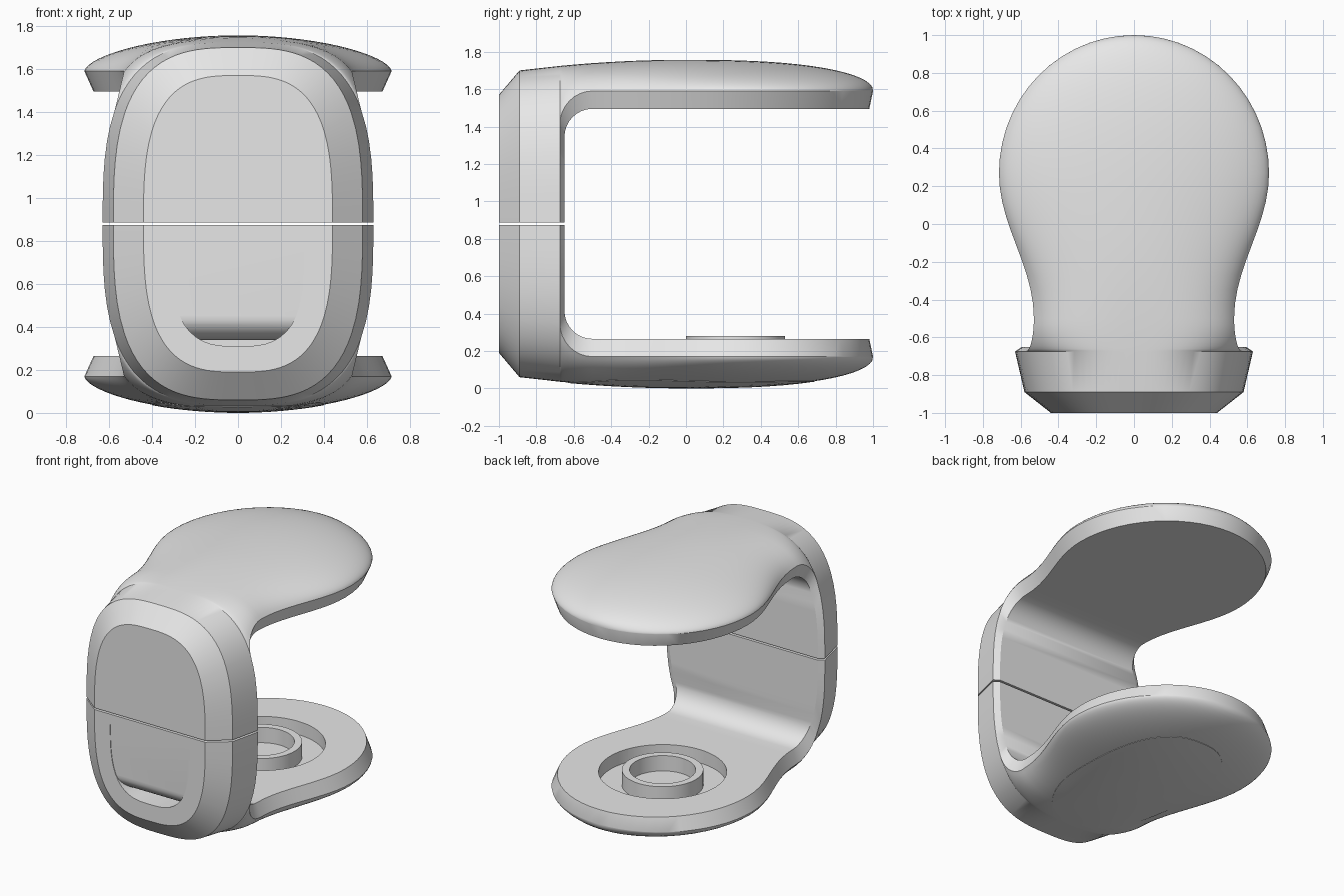
import bpy, bmesh
from math import pi, sin, cos, atan2, asin, radians, sqrt
from mathutils import Vector
from mathutils.bvhtree import BVHTree

if "Cube" in bpy.data.objects:
    bpy.data.objects.remove(bpy.data.objects["Cube"])

MID, GAP = 0.88, 0.006           # split plane height and half gap
K, F, N = 7, 8, 36               # column, fillet and arch subdivisions
ROOT_Y, ROOT_A, ROOT_B, D0 = -0.675, 0.63, 0.845, 0.53

grey = bpy.data.materials.new("light_grey")
grey.diffuse_color = (0.8, 0.8, 0.8, 1)
grey.use_nodes = True
grey.node_tree.nodes["Principled BSDF"].inputs["Base Color"].default_value = grey.diffuse_color


def make_object(name, bm):
    bmesh.ops.remove_doubles(bm, verts=bm.verts, dist=1e-5)
    bmesh.ops.recalc_face_normals(bm, faces=bm.faces)
    me = bpy.data.meshes.new(name)
    bm.to_mesh(me)
    bm.free()
    ob = bpy.data.objects.new(name, me)
    me.materials.append(grey)
    bpy.context.collection.objects.link(ob)
    return ob


def activate(ob):
    bpy.ops.object.select_all(action='DESELECT')
    ob.select_set(True)
    bpy.context.view_layer.objects.active = ob


def boolean(ob, cutter, op):
    activate(ob)
    mod = ob.modifiers.new("cut", 'BOOLEAN')
    mod.operation, mod.object, mod.solver = op, cutter, 'EXACT'
    bpy.ops.object.modifier_apply(modifier=mod.name)
    bpy.data.objects.remove(cutter)


def smooth(ob):
    activate(ob)
    bpy.ops.object.shade_smooth_by_angle(angle=radians(28))


def prism(name, points, offset):
    """Closed outline extruded along an offset vector."""
    bm = bmesh.new()
    a = [bm.verts.new(p) for p in points]
    b = [bm.verts.new(Vector(p) + Vector(offset)) for p in points]
    bm.faces.new(a)
    bm.faces.new(b)
    for i in range(len(a)):
        j = (i + 1) % len(a)
        bm.faces.new((a[i], a[j], b[j], b[i]))
    return make_object(name, bm)


def rounded_x(d, a, b):
    return a * (1 - min(1, d / b) ** 3) ** (1 / 3)


def crown(y):
    """Distance of the arm's outer centre line from the split plane."""
    if y < 0:
        return 0.877 - 0.057 * (y / 0.89) ** 2
    return 0.715 + 0.162 * sqrt(max(0, 1 - y ** 2.5))


def ring(y, a, b):
    """Half of a rounded frame: right side, arch, left side."""
    ds = [GAP + (D0 - GAP) * j / K for j in range(K + 1)]
    side = [GAP + (d - GAP) * b / ROOT_B for d in ds]
    right = [(rounded_x(d, a, b), y, d) for d in side[:K]]
    t = side[K] / b
    p0 = atan2(t, (1 - t ** 3) ** (1 / 3))
    arch = []
    for k in range(N + 1):
        p = p0 + (pi - 2 * p0) * k / N
        r = (abs(cos(p)) ** 3 + sin(p) ** 3) ** (-1 / 3)
        arch.append((a * r * cos(p), y, b * r * sin(p)))
    return right + arch + [(-x, yy, d) for x, yy, d in reversed(right)]


def half_shell(name, s):
    bm = bmesh.new()

    def row(points):
        return [bm.verts.new((x, y, MID + s * d)) for x, y, d in points]

    def bridge(r, q):
        for i in range(len(r) - 1):
            bm.faces.new((r[i], r[i + 1], q[i + 1], q[i]))

    # front column: rear frame, chamfer frame, flat front
    root = ring(ROOT_Y, ROOT_A, crown(ROOT_Y))
    rows = [row(root), row(ring(-0.89, 0.58, 0.82)), row(ring(-1, 0.44, 0.69))]
    bridge(rows[0], rows[1])
    bridge(rows[1], rows[2])
    bm.faces.new(rows[2])

    # rim (half width, y, d) and inner lip stations past the column
    arch = root[K:K + N + 1]
    w0, d0 = arch[0][0], arch[0][2]
    rim, lip = [], []
    for i in range(1, F + 1):
        a = pi / 2 * i / F
        rim.append((w0 + (0.53 - w0) * sin(a), -0.5 - 0.175 * cos(a), d0 + (0.71 - d0) * sin(a)))
        lip.append((-0.5 - 0.15 * cos(a), 0.465 + 0.15 * sin(a)))
    for i in range(1, 11):
        y = -0.5 + 0.77 * i / 10
        rim.append((0.53 + 0.185 * (0.5 - 0.5 * cos(pi * i / 10)), y, 0.71))
    for i in range(1, 15):
        a = pi / 2 * i / 14
        rim.append((0.715 * cos(a), 0.27 + 0.73 * sin(a), 0.71))
    lip += [(y - 0.02 * (y + 0.5) / 1.5, 0.615) for w, y, d in rim[F:]]

    # domed arm
    prev = rows[0][K:K + N + 1]
    rim_r, rim_l = rows[0][:K + 1], list(reversed(rows[0][K + N:]))
    for w, y, d in rim:
        t = min(1, (y - ROOT_Y) / 0.9)
        t = t * t * (3 - 2 * t)
        h = max(0, crown(y) - d) if y < 0.9999 else 0
        pts = []
        for k in range(N + 1):
            u = arch[k][0] / w0
            f = (arch[k][2] - d0) / (crown(ROOT_Y) - d0)
            q = pi * k / N
            u += (cos(q) - u) * t
            f += (max(0, sin(q)) ** 1.2 - f) * t
            pts.append((u * w, y, d + f * h))
        cur = row(pts)
        bridge(prev, cur)
        prev = cur
        rim_r.append(cur[0])
        rim_l.append(cur[-1])

    # sloped rim band and inner sheet
    inner = [(-0.65, GAP + (0.465 - GAP) * j / K) for j in range(K + 1)] + lip
    lip_r = row([(v.co.x * 0.94, y, d) for v, (y, d) in zip(rim_r, inner)])
    lip_l = row([(v.co.x * 0.94, y, d) for v, (y, d) in zip(rim_l, inner)])
    bridge(rim_r, lip_r)
    bridge(lip_r, lip_l)
    bridge(lip_l, rim_l)
    # flat closing face at the split
    bm.faces.new([rows[0][0], rows[1][0], rows[2][0], rows[2][-1],
                  rows[1][-1], rows[0][-1], lip_l[0], lip_r[0]])
    bmesh.ops.dissolve_degenerate(bm, dist=1e-5, edges=bm.edges)
    return make_object(name, bm)


upper = half_shell("upper_shell", 1)
lower = half_shell("lower_shell", -1)

# foot pad following the domed underside
dep = bpy.context.evaluated_depsgraph_get()
tree = BVHTree.FromObject(lower, dep)
bm = bmesh.new()
loops = []
for j in range(1, 9):
    loop = []
    for i in range(48):
        a = 2 * pi * i / 48
        r = j / 8 / (abs(cos(a)) ** 2.4 + abs(sin(a)) ** 2.4) ** (1 / 2.4)
        x, y = 0.4 * r * cos(a), 0.03 + 0.66 * r * sin(a)
        hit = tree.ray_cast(Vector((x, y, -1)), Vector((0, 0, 1)))[0]
        loop.append(bm.verts.new((x, y, hit.z - 0.003)))
    loops.append(loop)
bm.faces.new(loops[0])
for p, q in zip(loops, loops[1:]):
    for i in range(48):
        bm.faces.new((p[i], p[(i + 1) % 48], q[(i + 1) % 48], q[i]))
edge = [bm.verts.new(v.co + Vector((0, 0, 0.006))) for v in loops[-1]]
for i in range(48):
    bm.faces.new((loops[-1][i], loops[-1][(i + 1) % 48], edge[(i + 1) % 48], edge[i]))
pad = make_object("foot_pad", bm)

# front pocket: rounded outline, back wall curling inwards at the bottom
outline = [(0.315, -1.1, 0.8)]
for i in range(1, 32):
    p = -pi * i / 32
    r = (abs(cos(p)) ** 3 + abs(sin(p)) ** 3) ** (-1 / 3)
    outline.append((0.315 * r * cos(p), -1.1, 0.8 + 0.49 * r * sin(p)))
outline.append((-0.315, -1.1, 0.8))
pocket = prism("pocket_cutter", outline, (0, 0.28, 0))
wall = [(-0.5, -1.2, 0.9), (-0.5, -0.996, 0.9)]
for i in range(11):
    a = pi / 2 * i / 10
    wall.append((-0.5, -0.856 - 0.14 * cos(a), 0.45 - 0.11 * sin(a)))
wall += [(-0.5, -0.7, 0.34), (-0.5, -0.7, 0.2), (-0.5, -1.2, 0.2)]
boolean(pocket, prism("pocket_profile", wall, (1, 0, 0)), 'INTERSECT')
boolean(lower, pocket, 'DIFFERENCE')


def circle(r, z):
    return [(r * cos(2 * pi * i / 64), 0.265 + r * sin(2 * pi * i / 64), z) for i in range(64)]


# round recess with a raised ring in the lower arm
boolean(lower, prism("recess_cutter", circle(0.417, 0.17), (0, 0, 0.25)), 'DIFFERENCE')
collar = prism("raised_ring", circle(0.265, 0.165), (0, 0, 0.115))
boolean(collar, prism("ring_cutter", circle(0.215, 0.1), (0, 0, 0.3)), 'DIFFERENCE')

for ob in (upper, lower, pad, collar):
    smooth(ob)
